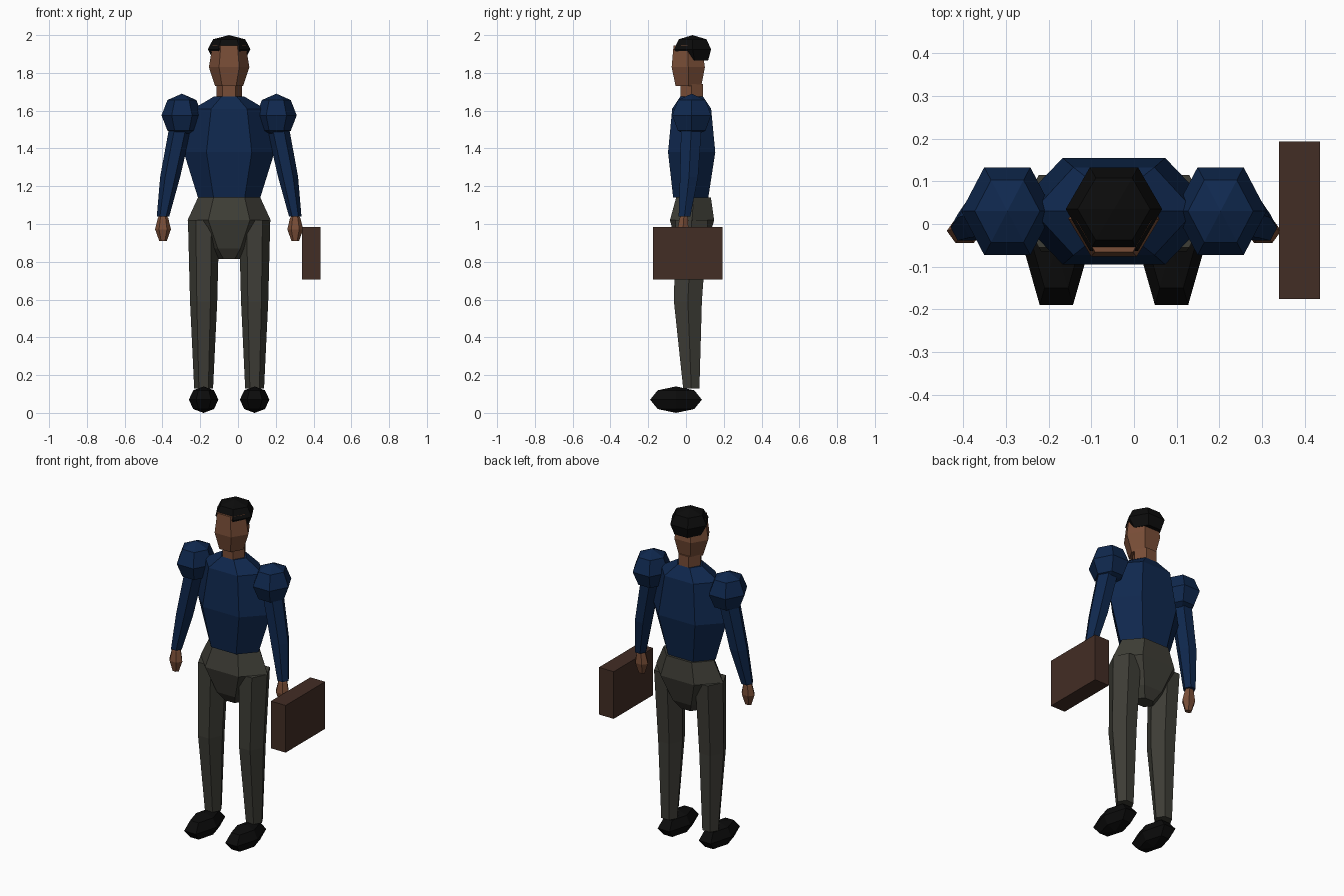
import bpy, bmesh, math

if "Cube" in bpy.data.objects:
    bpy.data.objects.remove(bpy.data.objects["Cube"])

CX = -0.047  # body centre line


def material(name, rgb):
    m = bpy.data.materials.new(name)
    m.diffuse_color = (*rgb, 1.0)
    m.use_nodes = True
    m.node_tree.nodes["Principled BSDF"].inputs["Base Color"].default_value = m.diffuse_color
    return m


NAVY = material("navy_cloth", (0.0048, 0.021, 0.076))
GREY = material("grey_cloth", (0.048, 0.047, 0.037))
SKIN = material("brown_skin", (0.19, 0.075, 0.038))
BLACK = material("black", (0.0035, 0.0035, 0.0035))
LEATHER = material("brown_leather", (0.055, 0.026, 0.018))


def finish(name, bm, mat):
    bmesh.ops.recalc_face_normals(bm, faces=bm.faces)
    me = bpy.data.meshes.new(name)
    bm.to_mesh(me)
    bm.free()
    me.materials.append(mat)
    ob = bpy.data.objects.new(name, me)
    bpy.context.collection.objects.link(ob)
    return ob


def loft(name, rings, mat, side=1):
    """Six-sided loft; each ring is (x from centre line, y, z, half width, half depth)."""
    bm = bmesh.new()
    loops = []
    for x, y, z, rx, hy in rings:
        ry = hy / math.sin(math.pi / 3)
        loops.append([bm.verts.new((CX + side * x + rx * math.cos(i * math.pi / 3),
                                    y + ry * math.sin(i * math.pi / 3), z))
                      for i in range(6)])
    for a, b in zip(loops, loops[1:]):
        for i in range(6):
            j = (i + 1) % 6
            bm.faces.new((a[i], a[j], b[j], b[i]))
    bm.faces.new(loops[0][::-1])
    bm.faces.new(loops[-1])
    bmesh.ops.remove_doubles(bm, verts=bm.verts, dist=0.0005)
    return finish(name, bm, mat)


def ball(name, x, y, z, rx, hy, rz, mat, side=1):
    """Six-sided ball made of stacked rings."""
    rings = []
    for k in range(5):
        t = math.pi * k / 4
        s = math.sin(t)
        rings.append((x, y, z - rz * math.cos(t), rx * s, hy * s))
    return loft(name, rings, mat, side)


# torso, hips, neck, head and hair
loft("torso", [(0, 0.025, 1.14, 0.165, 0.093), (0, 0.03, 1.38, 0.24, 0.125),
               (0, 0.03, 1.61, 0.19, 0.103), (0, 0.03, 1.675, 0.08, 0.06)], NAVY)
loft("hips", [(0, 0.03, 0.815, 0.06, 0.04), (0, 0.03, 0.87, 0.12, 0.075),
              (0, 0.032, 1.02, 0.22, 0.117), (0, 0.04, 1.14, 0.165, 0.092)], GREY)
loft("neck", [(0, 0.03, 1.64, 0.068, 0.06), (0, 0.03, 1.74, 0.068, 0.06)], SKIN)
loft("head", [(0, 0.013, 1.73, 0.074, 0.068), (0, 0.012, 1.83, 0.107, 0.088),
              (0, 0.008, 1.945, 0.088, 0.074)], SKIN)
loft("hair", [(0, 0.045, 1.865, 0.083, 0.072), (0, 0.035, 1.925, 0.113, 0.098),
              (0, 0.035, 1.978, 0.085, 0.073), (0, 0.035, 2.0, 0, 0)], BLACK)

# paired limbs
for side, tag in ((-1, "left"), (1, "right")):
    ball(f"{tag}_shoulder", 0.25, 0.03, 1.575, 0.108, 0.103, 0.115, NAVY, side)
    loft(f"{tag}_sleeve", [(0.35, -0.008, 1.04, 0.033, 0.031), (0.312, 0.016, 1.25, 0.053, 0.048),
                           (0.25, 0.03, 1.55, 0.06, 0.055)], NAVY, side)
    loft(f"{tag}_hand", [(0.35, -0.018, 0.91, 0.02, 0.014), (0.35, -0.016, 0.972, 0.042, 0.029),
                         (0.35, -0.012, 1.03, 0.028, 0.022), (0.35, -0.01, 1.045, 0.02, 0.016)], SKIN, side)
    loft(f"{tag}_trouser_leg", [(0.135, 0.028, 0.13, 0.05, 0.043), (0.135, 0.01, 0.59, 0.072, 0.074),
                                (0.135, 0.03, 1.02, 0.083, 0.085)], GREY, side)
    ball(f"{tag}_shoe", 0.135, -0.053, 0.07, 0.078, 0.137, 0.07, BLACK, side)

# briefcase beside the hand
bm = bmesh.new()
bmesh.ops.create_cube(bm, size=1)
for v in bm.verts:
    v.co = (0.388 + v.co.x * 0.097, 0.009 + v.co.y * 0.37, 0.845 + v.co.z * 0.28)
finish("briefcase", bm, LEATHER)
